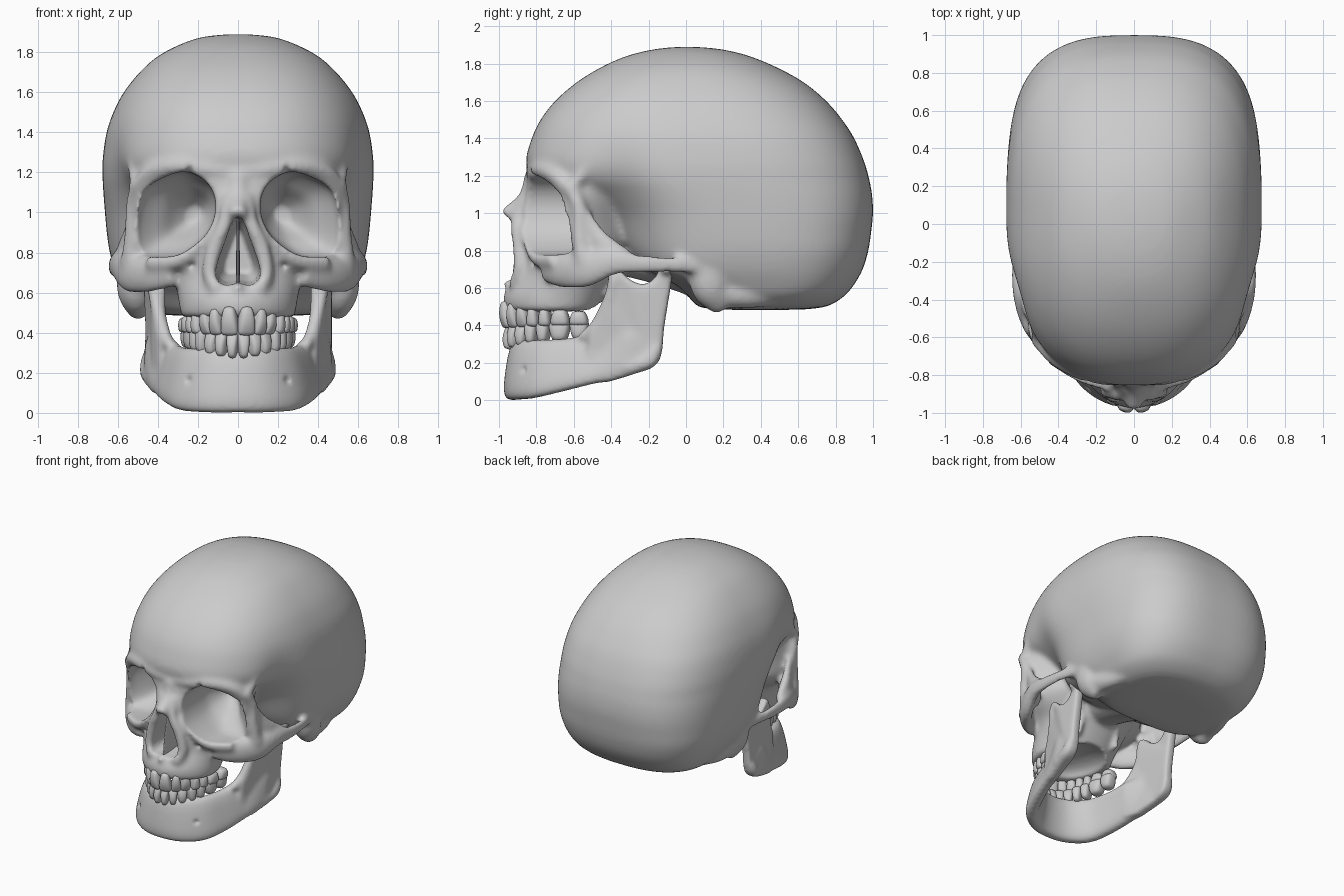
import bpy, bmesh, math
from mathutils import Vector

if "Cube" in bpy.data.objects:
    bpy.data.objects.remove(bpy.data.objects["Cube"])

TAU = 2 * math.pi


def spline(rows, k=5, closed=False):
    """Catmull-Rom interpolation of equal-length tuples."""
    n, out = len(rows), []
    for i in range(n if closed else n - 1):
        def pick(j):
            return rows[j % n] if closed else rows[max(0, min(n - 1, j))]
        a, b, c, d = (pick(i + j) for j in (-1, 0, 1, 2))
        for s in range(k):
            t = s / k
            out.append(tuple(q + .5 * t * (r - p + t * (2 * p - 5 * q + 4 * r - w + t * (3 * (q - r) + w - p)))
                             for p, q, r, w in zip(a, b, c, d)))
    if not closed:
        out.append(tuple(rows[-1]))
    return out


def loft(bm, rings):
    """Closed skin over a stack of rings with n-gon caps."""
    vs = [[bm.verts.new(p) for p in r] for r in rings]
    m = len(vs[0])
    for a, b in zip(vs, vs[1:]):
        for i in range(m):
            bm.faces.new((a[i], a[(i + 1) % m], b[(i + 1) % m], b[i]))
    bm.faces.new(vs[0][::-1])
    bm.faces.new(vs[-1])


def power(v, n):
    return math.copysign(abs(v) ** (2 / n), v)


def slice_ring(z, yf, yb, hw, nf, nb, m=96):
    """Horizontal superellipse slice, different front and back squareness."""
    pts = []
    for i in range(m):
        c, s = math.cos(TAU * i / m), math.sin(TAU * i / m)
        n = nf if s < 0 else nb
        pts.append((hw * power(c, n), (yf + yb) / 2 + (yb - yf) / 2 * power(s, n), z))
    return pts


def limb(bm, pts, flat=1.0, ref=(0, 0, 1)):
    """Tapered bar through (x, y, z, radius) points, mirrored in x."""
    ref = Vector(ref)
    for side in ((1, -1) if any(abs(p[0]) > .03 for p in pts) else (1,)):
        rows = spline(pts, 6)
        ps = [Vector((side * r[0], r[1], r[2])) for r in rows]
        rings = []
        for i, p in enumerate(ps):
            t = (ps[min(i + 1, len(ps) - 1)] - ps[max(i - 1, 0)]).normalized()
            u = (ref - t * ref.dot(t)).normalized()
            v, r = t.cross(u), rows[i][3]
            rings.append([p + u * r * math.cos(TAU * j / 16) + v * r * flat * math.sin(TAU * j / 16)
                          for j in range(16)])
        loft(bm, rings)


def ball(bm, x, y, z, rx, ry, rz):
    """Ellipsoid, mirrored in x."""
    for s in ((1, -1) if x else (1,)):
        vs = bmesh.ops.create_icosphere(bm, subdivisions=3, radius=1)['verts']
        for v in vs:
            v.co = (s * x + v.co.x * rx, y + v.co.y * ry, z + v.co.z * rz)


def make(name, bm):
    bmesh.ops.recalc_face_normals(bm, faces=bm.faces)
    me = bpy.data.meshes.new(name)
    bm.to_mesh(me)
    bm.free()
    ob = bpy.data.objects.new(name, me)
    bpy.context.collection.objects.link(ob)
    me.shade_smooth()
    return ob


def apply(ob, kind, **kw):
    m = ob.modifiers.new(kind, kind)
    for k, v in kw.items():
        setattr(m, k, v)
    bpy.context.view_layer.objects.active = ob
    bpy.ops.object.modifier_apply(modifier=m.name)


def fuse(ob, voxel):
    apply(ob, 'REMESH', mode='VOXEL', voxel_size=voxel, use_smooth_shade=True)


def carve(ob, cutter_bm, voxel, before, after):
    cut = make("cutter", cutter_bm)
    cut.hide_render = True
    fuse(cut, .012)
    fuse(ob, voxel)
    apply(ob, 'SMOOTH', factor=.5, iterations=before)
    apply(ob, 'BOOLEAN', operation='DIFFERENCE', object=cut, solver='EXACT')
    bpy.data.objects.remove(cut)
    fuse(ob, voxel)
    apply(ob, 'SMOOTH', factor=.5, iterations=after)
    ob.data.shade_smooth()


# braincase: z, front y, back y, half width, front and back squareness
bm = bmesh.new()
brain = [(.484, .20, .60, .27, 2.6, 2.3), (.492, .10, .70, .39, 3, 2.4), (.51, .05, .775, .46, 3.3, 2.5),
         (.56, .01, .85, .53, 3.6, 2.6), (.62, -.06, .90, .57, 3.6, 2.7), (.7, -.22, .945, .61, 3.4, 2.8),
         (.8, -.34, .975, .64, 2.8, 2.9), (.9, -.44, .99, .655, 2.5, 2.9), (1.0, -.54, 1.0, .664, 2.4, 2.9),
         (1.1, -.68, .995, .672, 2.4, 2.9), (1.18, -.81, .98, .676, 2.4, 2.9), (1.27, -.857, .955, .675, 2.4, 2.9),
         (1.4, -.825, .90, .656, 2.4, 2.8), (1.5, -.778, .835, .622, 2.4, 2.7), (1.6, -.70, .75, .57, 2.4, 2.6),
         (1.7, -.585, .63, .49, 2.4, 2.5), (1.78, -.455, .485, .40, 2.3, 2.4), (1.84, -.32, .34, .285, 2.2, 2.3),
         (1.875, -.18, .20, .18, 2.1, 2.2), (1.889, -.06, .07, .06, 2, 2)]
loft(bm, [slice_ring(*r) for r in spline(brain, 4)])

# face block
face = [(.475, -.965, -.47, .285), (.55, -.978, -.42, .295), (.62, -.945, -.38, .31), (.7, -.895, -.34, .35),
        (.78, -.875, -.3, .46), (.86, -.875, -.25, .52), (1.0, -.87, -.25, .54), (1.1, -.86, -.25, .54),
        (1.2, -.85, -.3, .51)]
loft(bm, [slice_ring(z, f, b, w, 1.82, 2.3) for z, f, b, w in spline(face, 4)])
skull = make("skull_core", bm)
fuse(skull, .0135)
apply(skull, 'SMOOTH', factor=.5, iterations=8)

# press the temples in softly behind the orbits
bm = bmesh.new()
bm.from_mesh(skull.data)
bpy.data.objects.remove(skull)
for v in bm.verts:
    if abs(v.co.x) > .3:
        dz = (v.co.z - .95) / (.32 if v.co.z > .95 else .25)
        v.co.x -= math.copysign(.085 * math.exp(-((v.co.y + .37) / .17) ** 2 - dz * dz), v.co.x)

# cheekbone and arch, lateral orbit rim, brow, lower orbit rim
limb(bm, [(.32, -.75, .71, .08), (.44, -.665, .69, .09), (.54, -.54, .695, .095), (.60, -.4, .735, .072),
          (.622, -.25, .73, .052), (.612, -.08, .725, .045), (.58, .1, .725, .045), (.59, .33, .735, .02)], .5)
limb(bm, [(.53, -.54, .74, .06), (.522, -.565, .88, .047), (.52, -.57, 1.03, .042), (.50, -.63, 1.16, .04)],
     1, (0, 1, 0))
limb(bm, [(.525, -.54, 1.0, .035), (.54, -.49, .90, .05), (.56, -.43, .82, .065), (.59, -.31, .755, .05)], .6)
limb(bm, [(.50, -.52, .76, .09), (.53, -.44, .79, .06)], .6)
limb(bm, [(-.02, -.805, 1.2, .05), (.15, -.81, 1.215, .045), (.3, -.775, 1.235, .045), (.43, -.695, 1.2, .045),
          (.51, -.60, 1.1, .042)])
limb(bm, [(.15, -.85, .95, .035), (.2, -.83, .84, .04), (.3, -.785, .76, .045), (.44, -.69, .75, .05)],
     1, (0, 1, 0))
# temporal crest running up from the orbit corner
limb(bm, [(.505, -.60, 1.15, .035), (.525, -.53, 1.24, .03), (.535, -.47, 1.33, .02)])
# nasal bones, aperture margins, spine
limb(bm, [(0, -.81, 1.18, .06), (0, -.855, 1.08, .045), (0, -.965, .985, .042)], 1.1, (0, 1, 0))
limb(bm, [(.04, -.85, 1.08, .04), (.06, -.90, .96, .038), (.115, -.89, .83, .04), (.14, -.885, .70, .04),
          (.10, -.915, .61, .04)], 1, (0, 1, 0))
limb(bm, [(0, -.9, .625, .03), (0, -.98, .625, .018)])
# mastoids, pterygoid plates, base of skull
limb(bm, [(.51, .12, .76, .11), (.512, .13, .62, .11), (.50, .17, .54, .085), (.49, .20, .485, .05)],
     .85, (0, 1, 0))
limb(bm, [(.50, .15, .58, .08), (.48, .32, .56, .07), (.43, .5, .56, .05)])
limb(bm, [(.15, -.40, .82, .08), (.16, -.42, .68, .06), (.17, -.42, .55, .04)], .5, (0, 1, 0))
limb(bm, [(0, -.45, .80, .11), (0, -.15, .74, .12), (0, .2, .62, .12)], 1.4)
cranium = make("cranium", bm)

# carve orbits, nose opening, palate, small openings
cb = bmesh.new()
orbit = [(.487, .80), (.505, .93), (.465, 1.10), (.36, 1.175), (.25, 1.20), (.145, 1.14), (.108, 1.03),
         (.15, .90), (.27, .80), (.38, .78)]
outline = spline(orbit, 5, True)
for s in (1, -1):
    rows = spline([(-1.1, 1.05, .33), (-.85, 1.01, .315), (-.7, 1.01, .315), (-.62, .98, .31), (-.56, .84, .285),
                   (-.5, .62, .255), (-.43, .4, .235), (-.38, .2, .22)], 4)
    loft(cb, [[(s * (cx + (x - .31) * k), y, .99 + (z - .99) * k) for x, z in outline] for y, k, cx in rows])
half = [(.03, .95), (.06, .87), (.1, .76), (.112, .69), (.09, .645), (.04, .637)]
pear = spline([(0, .985)] + half + [(0, .65)] + [(-x, z) for x, z in half[::-1]], 4, True)
loft(cb, [[(x * k, y, .8 + (z - .8) * k) for x, z in pear] for y, k in
          ((-1.1, 1), (-.9, 1), (-.75, .9), (-.62, .65))])
ball(cb, 0, -.62, .465, .19, .26, .1)
ball(cb, .23, -.84, .735, .024, .05, .024)
ball(cb, .245, -.86, 1.215, .02, .06, .03)
carve(cranium, cb, .0135, 10, 5)

# thin wall inside the nose
bm = bmesh.new()
limb(bm, [(0, -.78, .96, .09), (0, -.80, .8, .11), (0, -.82, .63, .11)], .08, (0, 1, 0))
make("nasal_septum", bm)

# lower jaw body: x, y, low z, top z, half thickness
bm = bmesh.new()
jaw = [(.15, -.905, .0, .325, .055), (.275, -.81, .01, .325, .055), (.345, -.66, .045, .335, .055),
       (.39, -.5, .085, .36, .052), (.425, -.34, .12, .40, .045), (.435, -.2, .17, .36, .035)]
path = spline([(-r[0],) + r[1:] for r in jaw[::-1]] + [(0, -.933, 0, .32, .055)] + jaw, 6)
rings = []
for i, (x, y, lo, hi, th) in enumerate(path):
    a, b = path[max(i - 1, 0)], path[min(i + 1, len(path) - 1)]
    nrm = Vector((b[1] - a[1], a[0] - b[0], 0)).normalized()
    lean = .17 * min(1, max(0, (-.3 - y) / .2))
    ring = []
    for j in range(28):
        c, s = power(math.cos(TAU * j / 28), 3), power(math.sin(TAU * j / 28), 3)
        h = (s + 1) / 2
        p = Vector((x * (1 - lean * h), y + .2 * lean * h, lo + (hi - lo) * h))
        ring.append(p + nrm * th * c * (1 - .2 * h))
    rings.append(ring)
loft(bm, rings)
# jaw ramus plates, condyles, angles
ramus = [(-.5, .1), (-.25, .15), (-.165, .185), (-.13, .25), (-.115, .4), (-.07, .71), (-.13, .715), (-.17, .65),
         (-.23, .62), (-.3, .645), (-.36, .7), (-.405, .69), (-.42, .62), (-.425, .54), (-.45, .45), (-.52, .36)]
for s in (1, -1):
    loft(bm, [[(s * (x - .35 * max(0, -.32 - y)), y, z) for y, z in spline(ramus, 3, True)] for x in (.395, .468)])
limb(bm, [(.40, -.1, .70, .025), (.45, -.105, .705, .042), (.51, -.1, .705, .025)])
limb(bm, [(.43, -.33, .17, .04), (.452, -.2, .21, .042), (.445, -.155, .29, .035)])
limb(bm, [(.335, -.56, .33, .03), (.37, -.48, .4, .035), (.405, -.41, .54, .035), (.43, -.38, .66, .03)],
     1, (0, 1, 0))
mandible = make("mandible", bm)
cb = bmesh.new()
ball(cb, .25, -.89, .165, .024, .05, .024)
carve(mandible, cb, .0115, 14, 4)


# tooth rows placed along an elliptical arch
def teeth(name, widths, a, b, yc, root, edge, back_root, back_edge):
    bm = bmesh.new()
    phi = 0
    for i, w in enumerate(widths):
        def speed(p):
            return math.hypot(a * math.cos(p), b * math.sin(p))
        mid = phi + w / 2 / speed(phi + .1)
        phi = mid + w / 2 / speed(mid)
        f = i / (len(widths) - 1)
        z0, z1 = root + (back_root - root) * f, edge + (back_edge - edge) * f
        molar = i > 2
        d = .05 if molar else .04
        prof = [(0, .6, .75), (.3, .82, 1), (.6, 1, 1), (.88, 1, .95 if molar else .6),
                (1, .85, .7 if molar else .35)]
        for s in (1, -1):
            c = Vector((s * a * math.sin(mid), yc - b * math.cos(mid), 0))
            t = Vector((s * a * math.cos(mid), b * math.sin(mid), 0)).normalized()
            n = Vector((-t.y, t.x, 0))
            loft(bm, [[c + t * w * .53 * sw * power(math.cos(TAU * j / 16), 2.8)
                       + n * d * sd * power(math.sin(TAU * j / 16), 2.8) + Vector((0, 0, z0 + (z1 - z0) * q))
                       for j in range(16)] for q, sw, sd in prof])
    ob = make(name, bm)
    apply(ob, 'SUBSURF', levels=1)


teeth("upper_teeth", (.085, .066, .07, .066, .066, .1, .1), .252, .455, -.51, .535, .385, .48, .40)
teeth("lower_teeth", (.056, .06, .068, .066, .07, .11, .1), .24, .435, -.51, .27, .40, .32, .43)
